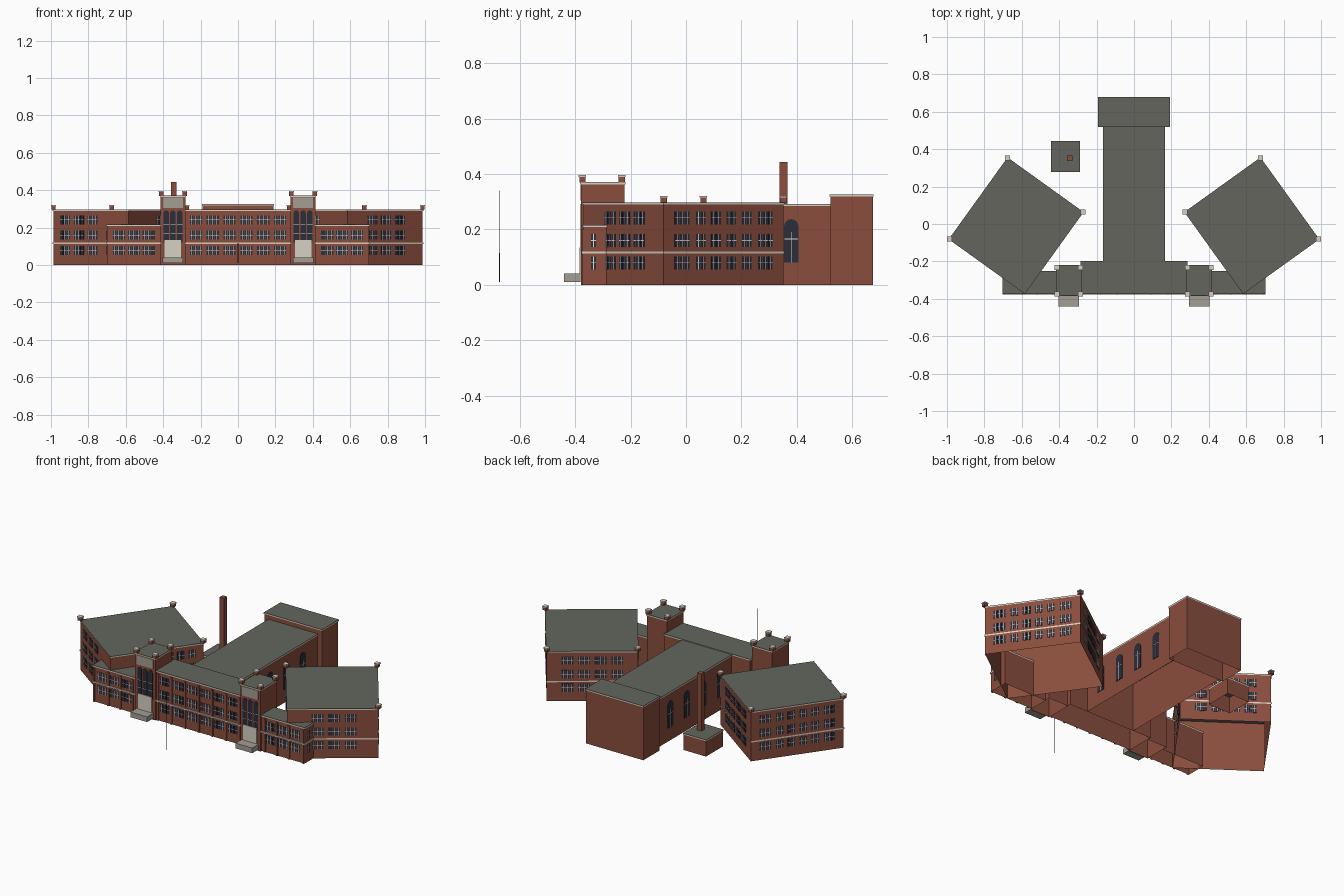
import bpy, bmesh, math
from mathutils import Matrix, Vector

cube = bpy.data.objects.get("Cube")
if cube:
    bpy.data.objects.remove(cube, do_unlink=True)


def material(name, r, g, b):
    m = bpy.data.materials.new(name)
    m.use_nodes = True
    m.diffuse_color = (r, g, b, 1)
    bsdf = next(n for n in m.node_tree.nodes if n.type == 'BSDF_PRINCIPLED')
    bsdf.inputs["Base Color"].default_value = (r, g, b, 1)
    bsdf.inputs["Roughness"].default_value = 0.9
    return m


BRICK = material("red brick", 0.255, 0.075, 0.047)
ROOF = material("grey roof", 0.125, 0.13, 0.11)
STONE = material("pale stone", 0.68, 0.64, 0.56)
CONCRETE = material("grey stone", 0.37, 0.345, 0.30)
GLASS = material("dark glass", 0.024, 0.026, 0.042)
WHITE = material("white frame", 0.78, 0.76, 0.72)
METAL = material("dark metal", 0.06, 0.06, 0.06)
I = Matrix.Identity(4)
FLIP = Matrix.Diagonal((-1, 1, 1, 1))
GAP = -0.0004  # plates sit just clear of the wall


class Part:
    """Collects boxes and arches into one object."""

    def __init__(self, name, mat, mirror=False):
        self.name, self.mat, self.mirror = name, mat, mirror
        self.bm = bmesh.new()

    def box(self, x0, x1, y0, y1, z0, z1, M=I):
        size = Matrix.Diagonal((x1 - x0, y1 - y0, z1 - z0, 1))
        mid = Matrix.Translation(((x0 + x1) / 2, (y0 + y1) / 2, (z0 + z1) / 2))
        bmesh.ops.create_cube(self.bm, size=1, matrix=M @ mid @ size)

    def open_ends(self):
        """Leave only upright walls: no floor, and the roof is its own part."""
        self.bm.normal_update()
        flat = [f for f in self.bm.faces if abs(f.normal.z) > 0.5]
        bmesh.ops.delete(self.bm, geom=flat, context='FACES')

    def arch(self, M, x, z0, z1, w, depth):
        r = w / 2
        pts = [(x - r, z0), (x + r, z0)]
        pts += [(x + r * math.cos(a * math.pi / 10), z1 - r + r * math.sin(a * math.pi / 10))
                for a in range(11)]
        face = self.bm.faces.new([self.bm.verts.new(M @ Vector((px, GAP, pz))) for px, pz in pts])
        out = bmesh.ops.extrude_face_region(self.bm, geom=[face])["geom"]
        push = M.to_3x3() @ Vector((0, -depth, 0))
        bmesh.ops.translate(self.bm, vec=push, verts=[v for v in out if isinstance(v, bmesh.types.BMVert)])

    def done(self):
        bmesh.ops.recalc_face_normals(self.bm, faces=self.bm.faces)
        mesh = bpy.data.meshes.new(self.name)
        self.bm.to_mesh(mesh)
        self.bm.free()
        mesh.materials.append(self.mat)
        ob = bpy.data.objects.new(self.name, mesh)
        bpy.context.collection.objects.link(ob)
        if self.mirror:
            mod = ob.modifiers.new("Mirror", 'MIRROR')
            mod.use_mirror_merge = False


def block(name, x0, x1, y0, y1, top, M=I, mirror=False):
    """Brick walls with a stone coping and a flat roof."""
    e = 0.003
    p = Part(name + "_walls", BRICK, mirror)
    p.box(x0, x1, y0, y1, 0, top - 0.001, M)
    p.open_ends()
    p.done()
    p = Part(name + "_coping", STONE, mirror)
    p.box(x0 - e, x1 + e, y0 - e, y1 + e, top - 0.007, top - 0.001, M)
    p.open_ends()
    p.done()
    p = Part(name + "_roof", ROOF, mirror)
    p.box(x0 - e, x1 + e, y0 - e, y1 + e, top - 0.001, top + 0.001, M)
    p.done()


ROWS = [(0.055, 0.103), (0.136, 0.184), (0.218, 0.265)]


def windows(name, M, groups, rows=ROWS, mirror=True):
    """Groups (centre, count) of cross-barred windows on a wall facing local -y."""
    glass, bars = Part(name + "_glass", GLASS, mirror), Part(name + "_bars", WHITE, mirror)
    pitch, h, t = 0.0225, 0.0098, 0.0012
    for z0, z1 in rows:
        zm = (z0 + z1) / 2
        for c, count in groups:
            for k in range(count):
                x = c + (k - (count - 1) / 2) * pitch
                glass.box(x - h, x + h, -0.002, GAP, z0, z1, M)
                bars.box(x - t, x + t, -0.003, GAP, z0, z1, M)
                bars.box(x - h, x + h, -0.003, GAP, zm - t, zm + t, M)
    glass.done()
    bars.done()


def row(count, pitch, panes, centre=0):
    return [(centre + (i - (count - 1) / 2) * pitch, panes) for i in range(count)]


def pinnacles(name, spots, z0, z1):
    """Brick corner posts with stone caps."""
    post, cap = Part(name + "_posts", BRICK, True), Part(name + "_caps", STONE, True)
    for x, y in spots:
        a, b = 0.0115, 0.0135
        post.box(x - a, x + a, y - a, y + a, z0, z1 - 0.006)
        cap.box(x - b, x + b, y - b, y + b, z1 - 0.006, z1)
    post.done()
    cap.done()


def at(x, y, degrees=0):
    return Matrix.Translation((x, y, 0)) @ Matrix.Rotation(math.radians(degrees), 4, 'Z')


# Central front range
FRONT = -0.37
block("central_range", -0.283, 0.283, FRONT, -0.20, 0.295)
windows("central_range", at(0, FRONT), row(6, 0.09, 3), mirror=False)
piers = Part("central_piers", BRICK)
for x, _ in row(7, 0.09, 0):
    piers.box(x - 0.006, x + 0.006, FRONT - 0.006, FRONT, 0, 0.28)
piers.done()
band = Part("central_stone_band", STONE)
band.box(-0.283, 0.283, FRONT - 0.008, FRONT + GAP, 0.113, 0.121)
band.done()

# Low side ranges
block("low_range", 0.413, 0.70, FRONT, -0.253, 0.215, mirror=True)
windows("low_range", at(0, FRONT), row(3, 0.08, 3, 0.557), ROWS[:2])
windows("low_range_end", at(0.70, -0.334, 90), [(0, 1)], ROWS[:2])
piers = Part("low_piers", BRICK, True)
for x in (0.437, 0.517, 0.597, 0.692):
    piers.box(x - 0.006, x + 0.006, FRONT - 0.006, FRONT, 0, 0.20)
piers.done()
band = Part("low_stone_band", STONE, True)
band.box(0.413, 0.703, FRONT - 0.008, FRONT + GAP, 0.113, 0.121)
band.box(0.7004, 0.703, FRONT, -0.286, 0.113, 0.121)
band.done()

# Entrance towers
TX, TY = 0.348, -0.38
block("tower", TX - 0.067, TX + 0.067, TY, -0.222, 0.37, mirror=True)
pinnacles("tower", [(x, y) for x in (TX - 0.063, TX + 0.063) for y in (TY + 0.006, -0.232)], 0.37, 0.396)
glass, bars = Part("tower_arch_glass", GLASS, True), Part("tower_arch_bars", WHITE, True)
for dx in (-0.036, 0, 0.036):
    glass.arch(at(TX, TY), dx, 0.12, 0.292, 0.029, 0.002)
    for z in (0.17, 0.215):
        bars.box(TX + dx - 0.014, TX + dx + 0.014, TY - 0.003, TY + GAP, z - 0.001, z + 0.001)
glass.done()
bars.done()
door = Part("door_surround", STONE, True)
door.box(TX - 0.044, TX + 0.044, TY - 0.005, TY + GAP, 0.03, 0.134)
door.done()
panel = Part("tower_panel", CONCRETE, True)
panel.box(TX - 0.054, TX + 0.054, TY - 0.003, TY + GAP, 0.305, 0.36)
panel.done()
steps = Part("entrance_steps", CONCRETE, True)
steps.box(TX - 0.055, TX + 0.055, -0.441, TY + GAP, 0.01, 0.041)
steps.done()

# Angled wings
WING, U, V = at(0.63, -0.009, 35.7), 0.2475, 0.2665
block("wing", -U, U, -V, V, 0.297, WING, True)
corners = [WING @ Vector(c) for c in ((-U, V, 0), (U, V, 0), (U, -V, 0))]
pinnacles("wing", [(c.x, c.y) for c in corners], 0.298, 0.321)
band = Part("wing_stone_band", STONE, True)
band.box(-U - 0.003, U + 0.003, -V - 0.003, V + 0.003, 0.113, 0.121, WING)
band.open_ends()
band.done()
windows("left_wing_front", WING @ at(0, -V), row(3, 0.09, 3, 0.007), mirror=False)
windows("right_wing_front", FLIP @ WING @ at(0, -V), row(3, 0.09, 3, 0.08), mirror=False)
windows("wing_back", WING @ at(0, V, 180), row(4, 0.09, 3))
windows("wing_outer", WING @ at(U, 0, 90), row(4, 0.068, 2) + row(2, 0.37, 3))
windows("wing_inner", WING @ at(-U, 0, -90), row(4, 0.065, 2, -0.105))

# Rear hall with tall arched windows, and the end block
block("hall", -0.162, 0.162, -0.20, 0.525, 0.291)
block("end_block", -0.19, 0.19, 0.522, 0.675, 0.325)
glass, bars = Part("hall_arch_glass", GLASS, True), Part("hall_arch_bars", WHITE, True)
for y in (-0.085, 0.07, 0.225, 0.38):
    wall = at(0.162, y, 90)
    glass.arch(wall, 0, 0.08, 0.237, 0.052, 0.003)
    bars.box(-0.0015, 0.0015, -0.005, GAP, 0.08, 0.19, wall)
    bars.box(-0.025, 0.025, -0.005, GAP, 0.164, 0.167, wall)
glass.done()
bars.done()

# Boiler house and chimney
block("boiler_house", -0.441, -0.293, 0.282, 0.441, 0.10)
chimney = Part("chimney", BRICK)
chimney.box(-0.358, -0.33, 0.338, 0.366, 0.101, 0.443)
chimney.done()

# Flagpole
pole = Part("flagpole", METAL)
bmesh.ops.create_cone(pole.bm, cap_ends=True, segments=8, radius1=0.0015, radius2=0.001, depth=0.33,
                      matrix=Matrix.Translation((0, -0.674, 0.175)))
pole.done()
